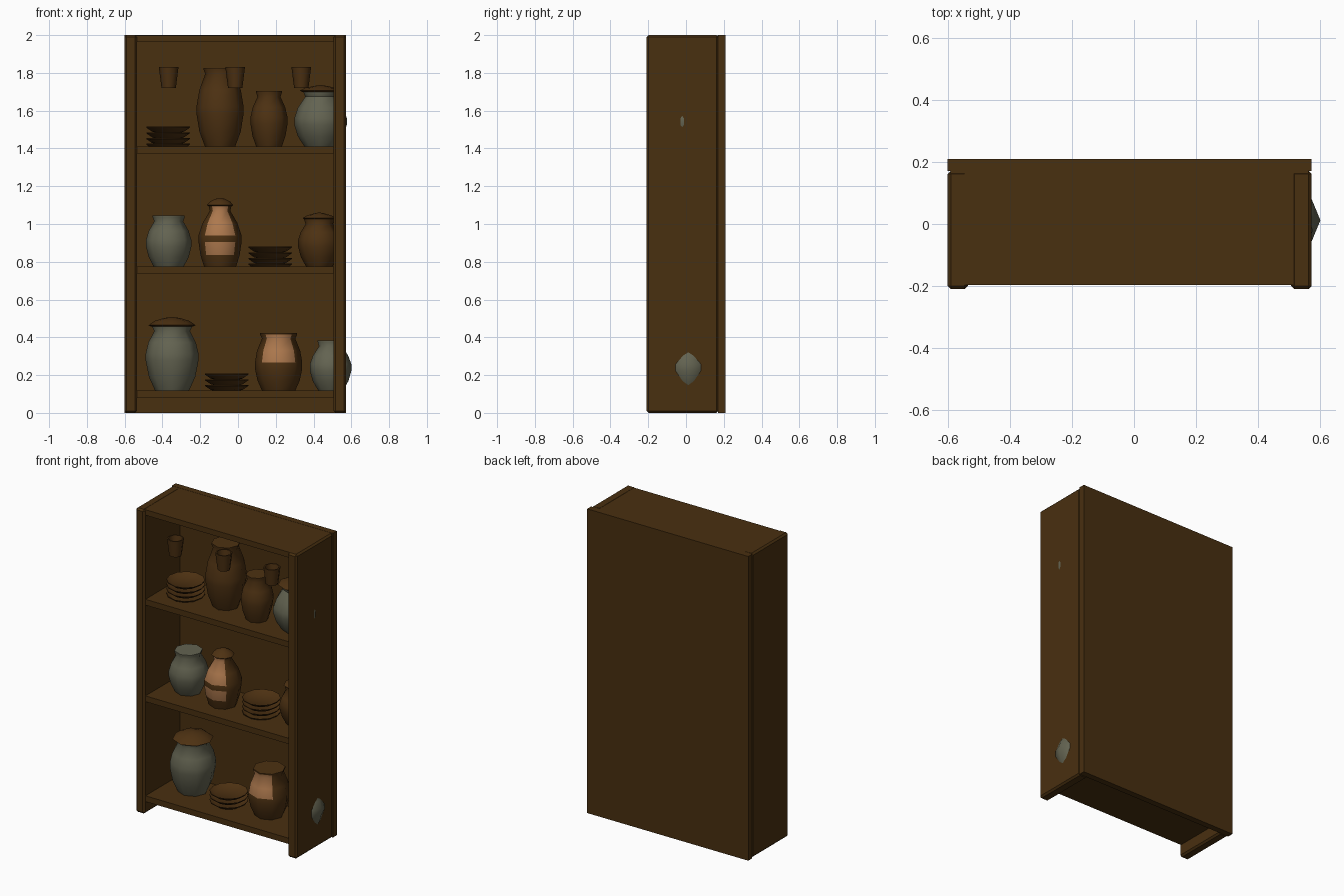
import bpy, bmesh, math

if "Cube" in bpy.data.objects:
    bpy.data.objects.remove(bpy.data.objects["Cube"])


def material(name, rgb):
    m = bpy.data.materials.new(name)
    m.diffuse_color = (*rgb, 1)
    m.use_nodes = True
    m.node_tree.nodes["Principled BSDF"].inputs["Base Color"].default_value = m.diffuse_color
    return m


WOOD = material("dark_wood", (0.066, 0.029, 0.005))
BROWN = material("brown_glaze", (0.075, 0.031, 0.006))
GREY = material("grey_glaze", (0.125, 0.125, 0.082))
TAN = material("tan_clay", (0.42, 0.19, 0.075))


def finish(name, bm, mats, loc=(0, 0, 0), smooth=False):
    bmesh.ops.recalc_face_normals(bm, faces=bm.faces)
    me = bpy.data.meshes.new(name)
    for f in bm.faces:
        f.smooth = smooth
    bm.to_mesh(me)
    bm.free()
    for m in mats:
        me.materials.append(m)
    if smooth:
        me.set_sharp_from_angle(angle=math.radians(50))
    ob = bpy.data.objects.new(name, me)
    ob.location = loc
    bpy.context.collection.objects.link(ob)
    return ob


def board(name, x0, x1, y0, y1, z0, z1, bevel=0):
    bm = bmesh.new()
    bmesh.ops.create_cube(bm, size=1)
    for v in bm.verts:
        v.co = ((x0, x1)[v.co.x > 0], (y0, y1)[v.co.y > 0], (z0, z1)[v.co.z > 0])
    if bevel:
        bmesh.ops.bevel(bm, geom=bm.edges[:], offset=bevel, segments=1, affect='EDGES')
    return finish(name, bm, [WOOD])


def lathe(name, x, y, z, profile, mats, sides=8, rule=None):
    """Spin (radius, height) points; rule picks the material by face centre."""
    bm = bmesh.new()
    rings = [[bm.verts.new((r * math.cos(2 * math.pi * k / sides),
                            r * math.sin(2 * math.pi * k / sides), h))
              for k in range(sides)] for r, h in profile]
    for a, b in zip(rings, rings[1:]):
        for k in range(sides):
            n = (k + 1) % sides
            bm.faces.new((a[k], a[n], b[n], b[k]))
    bm.faces.new(rings[0][::-1])
    bm.faces.new(rings[-1])
    if rule:
        for f in bm.faces:
            f.material_index = rule(f.calc_center_median())
    return finish(name, bm, mats, (x, y, z), True)


def jar(name, x, y, z, base, belly, belly_h, top, height, mats, rule=None, extra=(), lid=None):
    mid = lambda a, b, t: a + (b - a) * t
    neck_h = height - 0.03
    prof = [(base, 0),
            (mid(base, belly, 0.65), belly_h * 0.4),
            (belly, belly_h - 0.02), (belly, belly_h + 0.015),
            (mid(belly, top, 0.4), mid(belly_h, neck_h, 0.55)),
            (top * 0.9, neck_h), (top, height - 0.008), (top, height)]
    prof = sorted(prof + list(extra), key=lambda p: p[1])
    lathe(name, x, y, z, prof, mats, rule=rule)
    if lid:  # domed lid: radius, rise
        r, h = lid
        lathe(name + "_lid", x, y, z + height - 0.005,
              [(r * 0.9, 0), (r, 0.006), (r * 0.75, h * 0.65), (r * 0.35, h), (0.008, h + 0.005)],
              [BROWN])


def plates(name, x, y, z, count):
    for i in range(count):
        lathe(f"{name}_{i + 1}", x, y, z - (0.0 if count == 3 else 0.015) + i * 0.03,
              [(0.07, 0), (0.085, 0.004), (0.115, 0.025), (0.115, 0.03), (0.085, 0.012)],
              [BROWN], sides=12)


# Cabinet carcass
board("left_side", -0.60, -0.535, -0.21, 0.172, 0, 2, 0.011)
board("right_side", 0.505, 0.572, -0.21, 0.172, 0, 2, 0.011)
board("back_panel", -0.60, 0.572, 0.17, 0.21, 0, 2)
board("top_board", -0.59, 0.562, -0.197, 0.18, 1.963, 1.999)
SHELF = (0.118, 0.775, 1.41)
for i, z in enumerate(SHELF):
    board(f"shelf_{i + 1}", -0.55, 0.52, -0.197, 0.18, z - 0.038, z)

LOW, MID, HIGH = SHELF
front = lambda c: c.y < 0 and abs(c.x) < -c.y * 0.8

# Bottom shelf
jar("large_grey_jar", -0.349, 0.03, LOW, 0.09, 0.14, 0.18, 0.105, 0.345, [GREY], lid=(0.124, 0.044))
plates("bottom_plate", -0.06, -0.01, LOW, 3)
jar("glazed_pot", 0.215, 0.017, LOW, 0.088, 0.125, 0.135, 0.098, 0.305, [BROWN, TAN],
    rule=lambda c: int(front(c) and 0.145 < c.z < 0.295))
jar("bottom_right_grey_jar", 0.49, 0.012, LOW, 0.065, 0.11, 0.125, 0.068, 0.265, [GREY])

# Middle shelf
jar("open_grey_jar", -0.367, 0.01, MID, 0.08, 0.12, 0.125, 0.085, 0.27, [GREY])
jar("tan_lidded_jar", -0.095, -0.02, MID, 0.085, 0.114, 0.15, 0.06, 0.325, [BROWN, TAN],
    rule=lambda c: int(front(c) and (c.z > 0.17 or 0.07 < c.z < 0.13)), lid=(0.07, 0.038))
plates("middle_plate", 0.17, 0.0, MID, 4)
jar("brown_lidded_jar", 0.43, 0.01, MID, 0.07, 0.112, 0.125, 0.08, 0.255, [BROWN], lid=(0.088, 0.03))

# Top shelf
plates("top_plate", -0.37, -0.015, HIGH, 4)
jar("tall_brown_vase", -0.095, 0.01, HIGH, 0.08, 0.125, 0.195, 0.087, 0.415, [BROWN])
jar("small_brown_vase", 0.164, -0.035, HIGH, 0.068, 0.098, 0.14, 0.068, 0.293, [BROWN])
jar("top_right_grey_jar", 0.437, -0.02, HIGH, 0.085, 0.139, 0.135, 0.09, 0.295, [GREY], lid=(0.11, 0.03))

# Hanging cups, with hollow insides
for i, x in enumerate((-0.367, -0.015, 0.335)):
    lathe(f"hanging_cup_{i + 1}", x, -0.125, 1.72,
          [(0.038, 0), (0.052, 0.11), (0.044, 0.11), (0.034, 0.02)], [BROWN])
